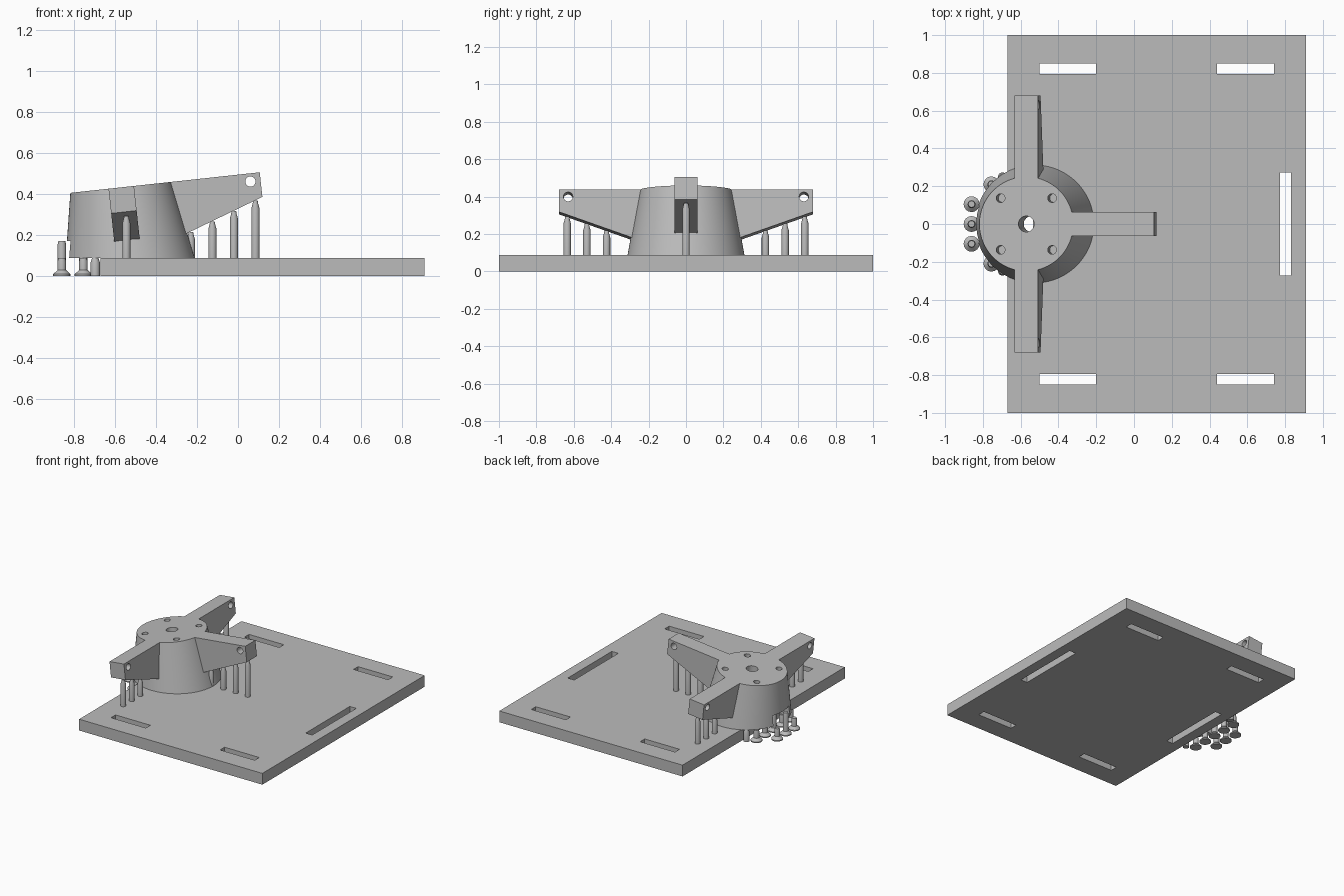
import bpy
import bmesh
import math
from mathutils import Matrix, Vector

cube = bpy.data.objects.get("Cube")
if cube:
    bpy.data.objects.remove(cube, do_unlink=True)

grey = bpy.data.materials.new("plain_grey")
grey.use_nodes = True
grey.diffuse_color = (0.5, 0.5, 0.5, 1)
grey.node_tree.nodes["Principled BSDF"].inputs["Base Color"].default_value = (0.5, 0.5, 0.5, 1)

PLATE_TOP = 0.088
TILT = math.radians(6.2)


def finish(name, bm):
    bmesh.ops.recalc_face_normals(bm, faces=bm.faces)
    mesh = bpy.data.meshes.new(name)
    bm.to_mesh(mesh)
    bm.free()
    mesh.materials.append(grey)
    obj = bpy.data.objects.new(name, mesh)
    bpy.context.collection.objects.link(obj)
    return obj


def box(name, x0, x1, y0, y1, z0, z1):
    bm = bmesh.new()
    size = Matrix.Diagonal((x1 - x0, y1 - y0, z1 - z0, 1))
    place = Matrix.Translation(((x0 + x1) / 2, (y0 + y1) / 2, (z0 + z1) / 2))
    bmesh.ops.create_cube(bm, size=1, matrix=place @ size)
    return finish(name, bm)


def cone(name, r_low, r_high, height, matrix, sides=32):
    bm = bmesh.new()
    bmesh.ops.create_cone(bm, cap_ends=True, segments=sides, radius1=r_low,
                          radius2=r_high, depth=height, matrix=matrix)
    return finish(name, bm)


def combine(target, tool, operation):
    mod = target.modifiers.new("combine", "BOOLEAN")
    mod.operation = operation
    mod.solver = "EXACT"
    mod.object = tool
    bpy.context.view_layer.objects.active = target
    bpy.ops.object.modifier_apply(modifier=mod.name)
    bpy.data.objects.remove(tool, do_unlink=True)


def smooth(obj):
    bpy.ops.object.select_all(action="DESELECT")
    obj.select_set(True)
    bpy.context.view_layer.objects.active = obj
    bpy.ops.object.shade_smooth_by_angle(angle=math.radians(30))


def lathe_post(name, x, y, profile, sides=16):
    # Stack of rings from (radius, height) pairs, capped at both ends
    bm = bmesh.new()
    rings = []
    for r, z in profile:
        rings.append([bm.verts.new((x + r * math.cos(a), y + r * math.sin(a), z))
                      for a in (math.tau * i / sides for i in range(sides))])
    for low, high in zip(rings, rings[1:]):
        for i in range(sides):
            j = (i + 1) % sides
            bm.faces.new((low[i], low[j], high[j], high[i]))
    bm.faces.new(rings[0])
    bm.faces.new(rings[-1])
    smooth(finish(name, bm))


# Base plate with six slots, mirrored about its own centre
plate = box("base_plate", -0.67, 0.91, -1, 1, 0, PLATE_TOP)
mid = 0.12
for side in (-1, 1):
    x = mid + side * 0.682
    combine(plate, box("slot", x - 0.028, x + 0.028, -0.272, 0.272, -1, 1), "DIFFERENCE")
    for end in (-1, 1):
        x, y = mid + side * 0.47, end * 0.822
        combine(plate, box("slot", x - 0.15, x + 0.15, y - 0.028, y + 0.028, -1, 1),
                "DIFFERENCE")

# Tapered hub, built with its top at the origin before it is tilted
depth = 0.46
hub = cone("hub_with_arms", 0.25 + 0.18 * depth, 0.25, depth,
           Matrix.Translation((0, 0, -depth / 2)), 96)

# Three wedge arms, each with a cross hole near the tip
for turn in (-90, 0, 90):
    spin = Matrix.Rotation(math.radians(turn), 4, "Z")
    bm = bmesh.new()
    outline = [(0.15, 0), (0.68, 0), (0.68, -0.121), (0.15, -0.309)]
    face = bm.faces.new([bm.verts.new((r, -0.0625, z)) for r, z in outline])
    out = bmesh.ops.extrude_face_region(bm, geom=[face])
    new = [v for v in out["geom"] if isinstance(v, bmesh.types.BMVert)]
    bmesh.ops.translate(bm, verts=new, vec=(0, 0.125, 0))
    bm.transform(spin)
    combine(hub, finish("arm", bm), "UNION")
    across = spin @ Matrix.Translation((0.63, 0, -0.04)) @ Matrix.Rotation(math.pi / 2, 4, "X")
    combine(hub, cone("pin_hole", 0.025, 0.025, 0.3, across), "DIFFERENCE")

# Centre bore and four blind screw holes
combine(hub, cone("bore", 0.042, 0.042, 2, Matrix.Identity(4)), "DIFFERENCE")
for sx in (-1, 1):
    for sy in (-1, 1):
        combine(hub, cone("screw_hole", 0.023, 0.023, 0.2,
                          Matrix.Translation((sx * 0.137, sy * 0.137, 0))), "DIFFERENCE")

# Tilt the hub, trim it level with the plate and open the cable channel
hub.data.transform(Matrix.Translation((-0.57, 0, 0.432)) @ Matrix.Rotation(-TILT, 4, "Y"))
combine(hub, box("trim", -2, 2, -2, 2, -1, PLATE_TOP), "DIFFERENCE")
combine(hub, box("channel", -2, -0.55, -0.1, 0.1, -1, 0.17), "DIFFERENCE")
smooth(hub)


def arm_post(name, x, y, top):
    lathe_post(name, x, y, [(0.02, PLATE_TOP), (0.02, top - 0.025),
                            (0.014, top - 0.004), (0.011, top + 0.012)])


# Support posts under the arms, on one regular grid
STEP = 0.105
for i in range(4):
    x = -0.23 + i * STEP
    arm_post("long_arm_post", x, 0, 0.203 + i * 0.0505)
for side in (-1, 1):
    for i in range(3):
        arm_post("side_arm_post", -0.545, side * (0.425 + i * STEP), 0.207 + i * 0.0365)

# Flared feet under the overhanging edge of the hub
for x, count in ((-0.86, 1), (-0.755, 2)):
    for i in range(-count, count + 1):
        top = 0.17 if i == 0 else PLATE_TOP
        lathe_post("flared_foot", x, i * STEP,
                   [(0.042, 0), (0.042, 0.008), (0.021, 0.028),
                    (0.021, top - 0.02), (0.017, top)])
for side in (-1, 1):
    lathe_post("edge_foot", -0.697, side * 0.25,
               [(0.023, 0), (0.023, 0.065), (0.015, PLATE_TOP)])
